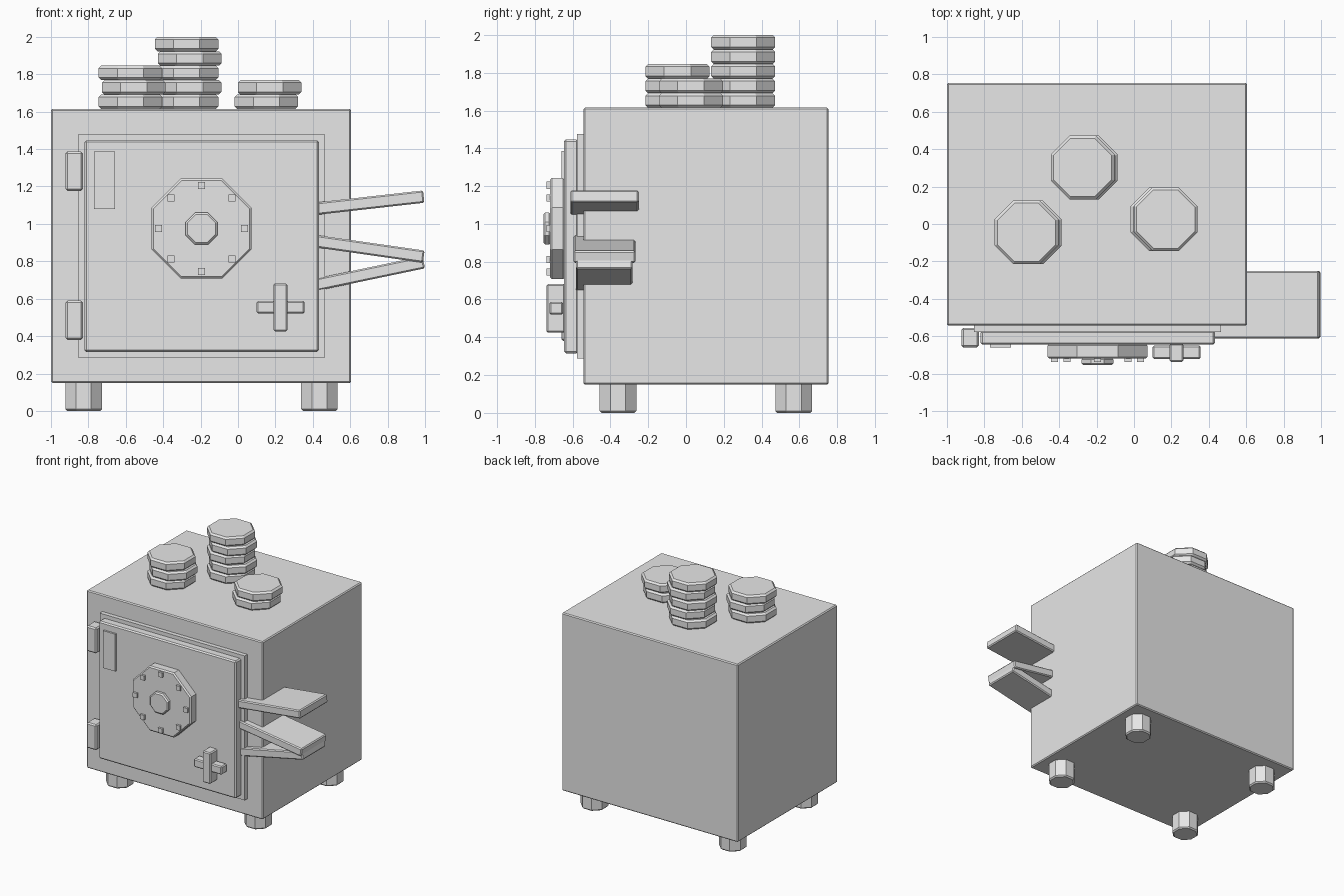
import bpy, bmesh, math
from mathutils import Matrix, Vector

if "Cube" in bpy.data.objects:
    bpy.data.objects.remove(bpy.data.objects["Cube"])

grey = bpy.data.materials.new("plain grey")
grey.diffuse_color = (0.8, 0.8, 0.8, 1)
grey.use_nodes = True
grey.node_tree.nodes["Principled BSDF"].inputs["Base Color"].default_value = grey.diffuse_color


def finish(name, bm, bevel):
    mesh = bpy.data.meshes.new(name)
    bm.to_mesh(mesh)
    bm.free()
    mesh.materials.append(grey)
    ob = bpy.data.objects.new(name, mesh)
    bpy.context.collection.objects.link(ob)
    if bevel:
        mod = ob.modifiers.new("edge bevel", 'BEVEL')
        mod.width = bevel
        mod.segments = 1
        mod.limit_method = 'ANGLE'
        mod.angle_limit = math.radians(50)
    return ob


def box(name, x, y, z, bevel=0.008):
    """Box from (min, max) ranges on each axis."""
    bm = bmesh.new()
    bmesh.ops.create_cube(bm, size=1)
    for v in bm.verts:
        v.co = Vector([(r[0] + r[1]) / 2 + c * (r[1] - r[0]) for c, r in zip(v.co, (x, y, z))])
    return finish(name, bm, bevel)


def octagon(name, centre, half_width, depth, bevel=0.008, facing_front=False):
    """Eight-sided prism with flat sides along the axes."""
    bm = bmesh.new()
    r = half_width / math.cos(math.pi / 8)
    bmesh.ops.create_cone(bm, cap_ends=True, segments=8, radius1=r, radius2=r, depth=depth)
    bmesh.ops.rotate(bm, verts=bm.verts, matrix=Matrix.Rotation(math.pi / 8, 3, 'Z'))
    if facing_front:
        bmesh.ops.rotate(bm, verts=bm.verts, matrix=Matrix.Rotation(math.pi / 2, 3, 'X'))
    ob = finish(name, bm, bevel)
    ob.location = centre
    return ob


# Safe body and feet
box("safe_body", (-1, 0.605), (-0.543, 0.755), (0.15, 1.615))
for x in (-0.825, 0.435):
    for y in (-0.36, 0.57):
        octagon("foot", (x, y, 0.08), 0.0975, 0.16, 0.01)

# Door frame, door, hinges and label plate
box("door_frame", (-0.855, 0.465), (-0.578, -0.53), (0.287, 1.477), 0)
box("door", (-0.82, 0.432), (-0.645, -0.57), (0.315, 1.447), 0.01)
for z in (0.38, 1.177):
    box("hinge", (-0.922, -0.83), (-0.66, -0.555), (z, z + 0.21), 0.01)
box("label_plate", (-0.77, -0.658), (-0.66, -0.64), (1.08, 1.387), 0)

# Combination dial with hub and studs
DX, DZ = -0.195, 0.975
octagon("dial", (DX, -0.68, DZ), 0.267, 0.08, 0.01, True)
octagon("dial_hub", (DX, -0.735, DZ), 0.085, 0.04, 0.01, True)
for i in range(8):
    a = i * math.pi / 4
    sx, sz = DX + 0.23 * math.cos(a), DZ + 0.23 * math.sin(a)
    box("dial_stud", (sx - 0.019, sx + 0.019), (-0.737, -0.71), (sz - 0.019, sz + 0.019), 0)

# Cross handle
box("handle_upright", (0.19, 0.264), (-0.738, -0.64), (0.425, 0.682))
box("handle_crossbar", (0.1, 0.356), (-0.722, -0.65), (0.52, 0.588))

# Banknote bundles jammed in the door: start height, end height, y range
for z0, z1, y0, y1 in ((1.083, 1.146, -0.612, -0.25),
                       (0.905, 0.825, -0.595, -0.268),
                       (0.678, 0.795, -0.582, -0.284)):
    angle = math.atan2(z1 - z0, 0.56)
    ob = box("note_bundle", (-0.68, 0), (y0, y1), (-0.033, 0.033))
    ob.location = (0.993, 0, z1)
    ob.rotation_euler = (0, -angle, 0)

# Coin stacks: centre and count, with alternate coins nudged sideways
STEP = 0.077
for x, y, count in ((-0.275, 0.302, 5), (-0.575, -0.045, 3), (0.152, 0.026, 2)):
    for i in range(count):
        octagon("coin", (x + 0.017 * (i % 2), y, 1.615 + STEP * (i + 0.5)), 0.17, STEP, 0.014)
